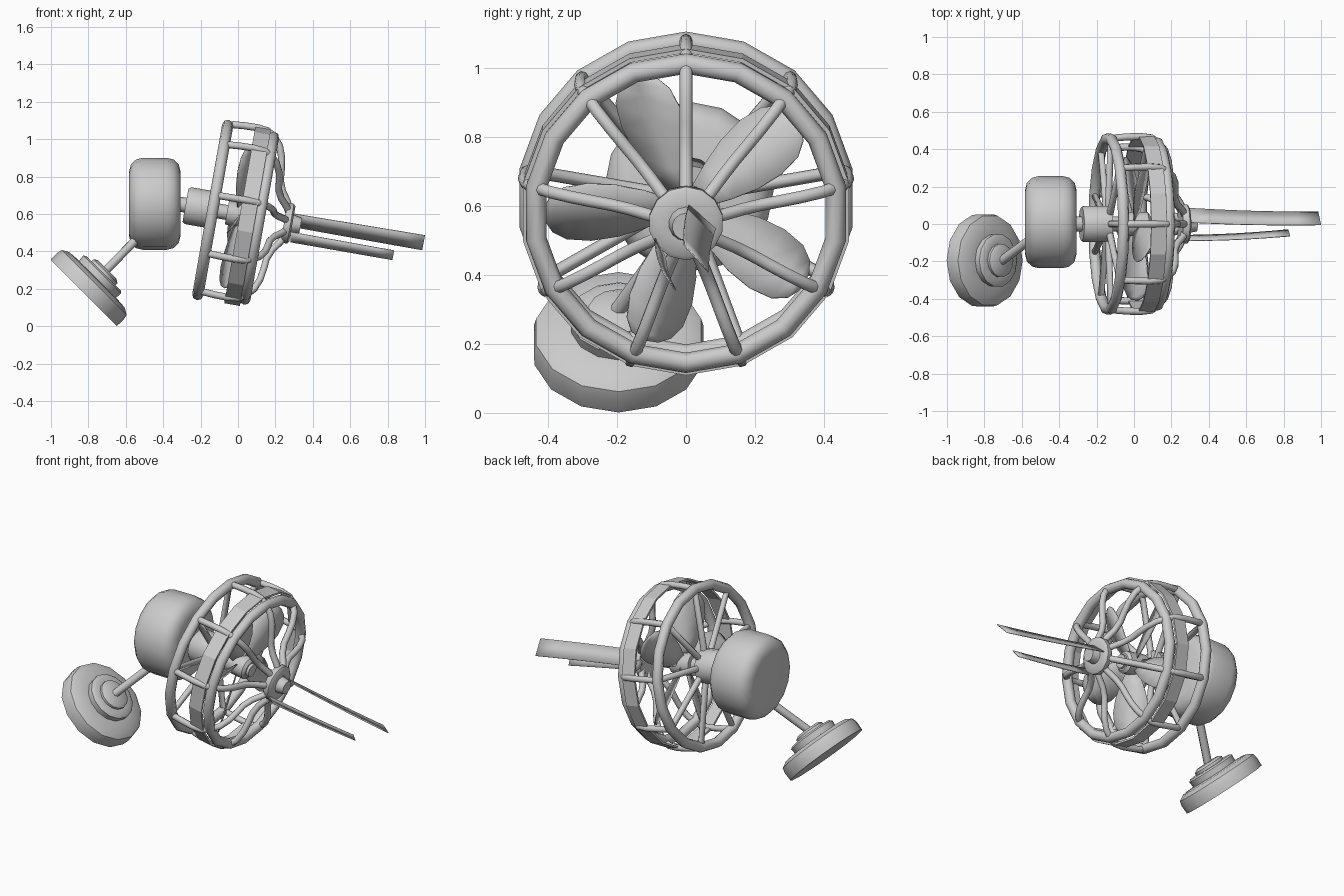
import bpy, bmesh, math
from mathutils import Vector
from math import cos, sin, pi, radians

if "Cube" in bpy.data.objects:
    bpy.data.objects.remove(bpy.data.objects["Cube"])


def frame(origin, tilt):
    """Return a point function: distance along a tilted axis, radius, angle."""
    o, t = Vector(origin), radians(tilt)
    axis, up, side = Vector((cos(t), 0, -sin(t))), Vector((sin(t), 0, cos(t))), Vector((0, 1, 0))
    return lambda u, r, a: o + axis * u + (side * cos(a) + up * sin(a)) * r


def make(name, bm, smooth=40):
    bmesh.ops.remove_doubles(bm, verts=bm.verts, dist=1e-5)
    bmesh.ops.recalc_face_normals(bm, faces=bm.faces)
    me = bpy.data.meshes.new(name)
    bm.to_mesh(me)
    bm.free()
    ob = bpy.data.objects.new(name, me)
    bpy.context.collection.objects.link(ob)
    bpy.ops.object.select_all(action='DESELECT')
    ob.select_set(True)
    bpy.context.view_layer.objects.active = ob
    if smooth:
        bpy.ops.object.shade_smooth_by_angle(angle=radians(smooth))
    return ob


def lathe(name, profile, point, sides, closed=False, smooth=40):
    """Revolve (along, radius) pairs around a frame's axis."""
    bm = bmesh.new()
    rows = [[bm.verts.new(point(u, r, pi / 2 + 2 * pi * i / sides)) for u, r in profile]
            for i in range(sides)]
    n = len(profile)
    for i in range(sides):
        a, b = rows[i], rows[(i + 1) % sides]
        for j in range(n if closed else n - 1):
            k = (j + 1) % n
            bm.faces.new((a[j], a[k], b[k], b[j]))
    return make(name, bm, smooth)


def rods(name, paths, radius):
    cu = bpy.data.curves.new(name, 'CURVE')
    cu.dimensions = '3D'
    cu.bevel_depth = radius
    cu.bevel_resolution = 2
    cu.use_fill_caps = True
    for path in paths:
        sp = cu.splines.new('POLY')
        sp.points.add(len(path) - 1)
        for p, co in zip(sp.points, path):
            p.co = (*co, 1)
        sp.use_smooth = True
    ob = bpy.data.objects.new(name, cu)
    bpy.context.collection.objects.link(ob)
    return ob


head = frame((0, 0, 0.598), 10)
foot = frame((-0.825, -0.195, 0.178), -45)
body = frame((-0.445, 0.01, 0.655), 0)

# Stepped base and its pole
lathe("base", [(0, 0), (0, .25), (.05, .252), (.08, .245), (.1, .21), (.105, .14), (.14, .143),
               (.15, .13), (.15, .09), (.165, .09), (.178, .07), (.178, 0)], foot, 14)
rods("base_pole", [[Vector((-.72, -.205, .285)), Vector((-.44, 0, .57))]], .024)

# Rounded motor housing
lathe("motor_housing", [(-.138, 0), (-.138, .17), (-.128, .21), (-.1, .237), (-.065, .246),
                        (.065, .246), (.1, .237), (.128, .21), (.138, .17), (.138, 0)], body, 16)

# Shaft, rear collar, blade hub and front cap
lathe("drive_shaft", [(-.34, 0), (-.34, .04), (.1, .04), (.1, 0)], head, 12)
lathe("rear_collar", [(-.285, 0), (-.285, .09), (-.27, .1), (-.13, .1), (-.13, 0)], head, 14)
lathe("blade_hub", [(-.06, 0), (-.06, .065), (.07, .065), (.085, .05), (.085, 0)], head, 12)
lathe("front_cap", [(.25, 0), (.25, .1), (.26, .108), (.285, .108), (.295, .095), (.295, .05),
                    (.34, .04), (.34, 0)], head, 14)

# Cage rings and the flat middle band
for name, u0, r0 in (("rear_ring", -.137, .46), ("front_ring", .115, .44)):
    lathe(name, [(u0 + .03 * cos(pi * k / 4), r0 + .03 * sin(pi * k / 4)) for k in range(8)],
          head, 18, closed=True, smooth=60)
lathe("cage_band", [(.01, .468), (.01, .48), (.095, .48), (.095, .468)], head, 18, True, 0)

# Nine cage wires running from the rear collar over the rim to the front cap
wire = [(-.142, .06), (-.14, .455), (-.11, .468), (-.05, .473), (.02, .475), (.08, .468), (.12, .44),
        (.155, .40), (.177, .34), (.186, .28), (.191, .22), (.212, .165), (.25, .11), (.272, .06)]
rods("cage_wires", [[head(u, r, pi / 2 + 2 * pi * i / 9) for u, r in wire] for i in range(9)], .019)

# Five pitched fan blades
bm = bmesh.new()
outline = [(.04, .03), (.12, .06), (.2, .083), (.28, .092), (.35, .083), (.39, .058), (.408, .025)]
for i in range(5):
    ang = radians(39 + 72 * i)
    rows = []
    for r, w in outline:
        row = []
        for f in (-1, 0, 1):
            s = f * w
            row.append(bm.verts.new(head(.01 - .55 * s, math.hypot(r, s), ang + math.atan2(s, r))))
        rows.append(row)
    for a, b in zip(rows, rows[1:]):
        for j in range(2):
            bm.faces.new((a[j], a[j + 1], b[j + 1], b[j]))
blades = make("fan_blades", bm)
mod = blades.modifiers.new("thickness", 'SOLIDIFY')
mod.thickness = .006
mod.offset = 0

# Two streamers blowing forward: start edge, then end edge
for name, corners in (
        ("long_streamer", [(.29, .008, .603), (.29, .085, .532), (.985, .065, .408), (1, -.005, .486)]),
        ("short_streamer", [(.28, -.09, .505), (.28, -.06, .45), (.825, -.03, .355), (.835, -.065, .405)])):
    a, b, c, d = map(Vector, corners)
    bm = bmesh.new()
    rows = []
    for k in range(7):
        t = k / 6
        sag = Vector((0, -.006 * sin(pi * t), 0))
        rows.append([bm.verts.new(a.lerp(d, t) + sag), bm.verts.new(b.lerp(c, t) + sag)])
    for p, q in zip(rows, rows[1:]):
        bm.faces.new((p[0], p[1], q[1], q[0]))
    ob = make(name, bm)
    mod = ob.modifiers.new("thickness", 'SOLIDIFY')
    mod.thickness = .004
    mod.offset = 0
